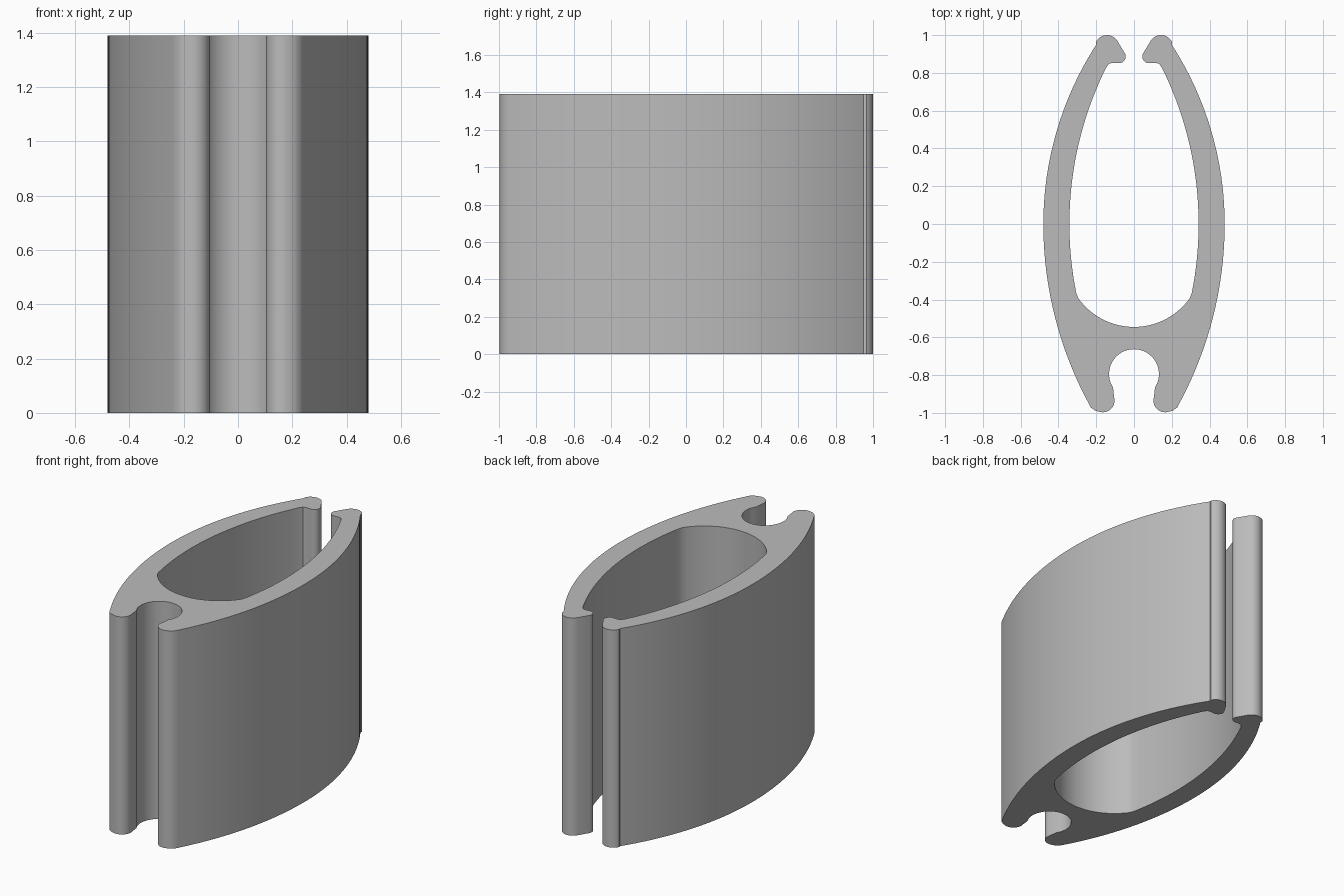
import bpy, bmesh
from math import sin, cos, asin, radians

HEIGHT = 1.39

cube = bpy.data.objects.get("Cube")
if cube:
    bpy.data.objects.remove(cube, do_unlink=True)


def arc(cx, cy, r, start, end, steps):
    """Points along a circular arc, angles in degrees."""
    angles = [radians(start + (end - start) * i / steps) for i in range(steps + 1)]
    return [(cx + r * cos(a), cy + r * sin(a)) for a in angles]


def wall(x_max, r, y0, y1, steps):
    """Shallow side arc that is widest at y = 0, between two y values."""
    a0, a1 = (asin(y / r) * 57.29578 for y in (y0, y1))
    return arc(x_max - r, 0, r, a0, a1, steps)


# Half of the cross-section, from the front slot round to the cavity floor
half = arc(0, -0.795, 0.132, 90, -20, 18)           # round front slot
half += [(0.111, -0.867)]
half += arc(0.165, -0.935, 0.062, 165, 280, 12)     # front lip
half += [(0.205, -0.988), (0.228, -0.972)]
half += wall(0.48, 2.0, -0.95, 0, 20)               # outer side, front
half += wall(0.48, 1.75, 0, 0.95, 20)[1:]           # outer side, back
half += arc(0.143, 0.935, 0.065, 27, 150, 12)       # back lip
half += arc(0.08, 0.887, 0.036, 155, 275, 8)        # hooked end of back lip
half += [(0.115, 0.853), (0.133, 0.848)]
half += wall(0.342, 1.86, 0.825, -0.365, 26)        # cavity side
half += arc(0, -0.183, 0.362, -31, -90, 14)[1:]     # cavity floor

# Mirror to a closed outline; the two middle points are shared
outline = half + [(-x, y) for x, y in reversed(half[1:-1])]

# Extrude the outline upwards
bm = bmesh.new()
base = bm.faces.new([bm.verts.new((x, y, 0)) for x, y in outline])
top = bmesh.ops.extrude_face_region(bm, geom=[base], use_keep_orig=True)
for v in top["geom"]:
    if isinstance(v, bmesh.types.BMVert):
        v.co.z = HEIGHT
bmesh.ops.recalc_face_normals(bm, faces=bm.faces)
mesh = bpy.data.meshes.new("extruded_profile")
bm.to_mesh(mesh)
bm.free()

# Plain grey material
grey = bpy.data.materials.new("plain_grey")
grey.use_nodes = True
colour = (0.5, 0.5, 0.5, 1)
grey.diffuse_color = colour
grey.node_tree.nodes["Principled BSDF"].inputs["Base Color"].default_value = colour
mesh.materials.append(grey)

profile = bpy.data.objects.new("extruded_profile", mesh)
bpy.context.collection.objects.link(profile)
bpy.ops.object.select_all(action="DESELECT")
profile.select_set(True)
bpy.context.view_layer.objects.active = profile
bpy.ops.object.shade_smooth_by_angle(angle=radians(30))
